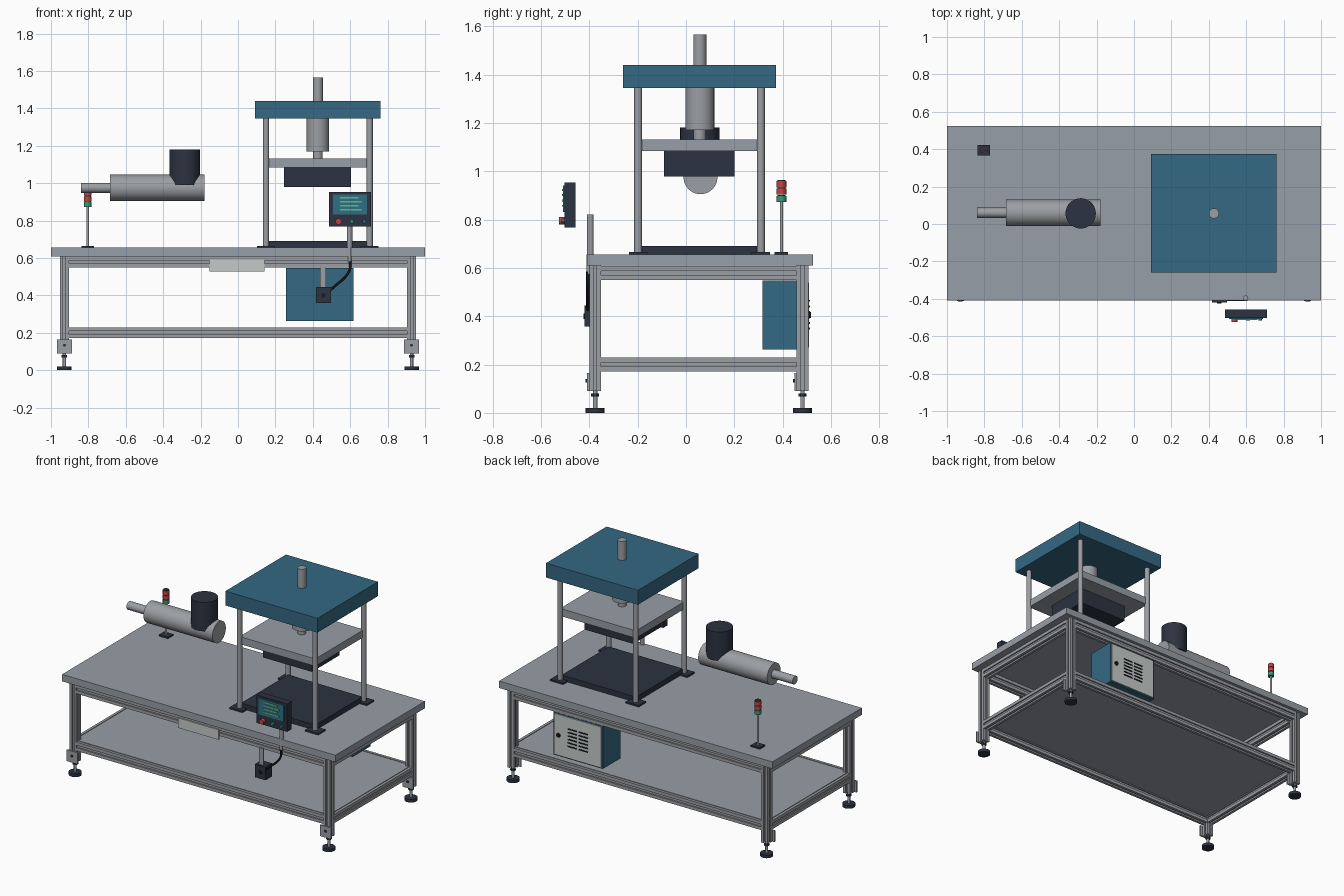
import bpy, bmesh, math
from mathutils import Matrix, Vector

if "Cube" in bpy.data.objects:
    bpy.data.objects.remove(bpy.data.objects["Cube"])


def mat(name, r, g, b):
    m = bpy.data.materials.new(name)
    m.diffuse_color = (r, g, b, 1)
    m.use_nodes = True
    m.node_tree.nodes["Principled BSDF"].inputs["Base Color"].default_value = m.diffuse_color
    return m


TABLE = mat("table_grey", .31, .345, .385)
STEEL = mat("steel", .33, .345, .37)
BLUE = mat("press_blue", .035, .14, .23)
DARK = mat("dark_slate", .025, .033, .052)
BLACK = mat("black", .008, .009, .012)
PALE = mat("pale_panel", .56, .60, .58)
RED = mat("signal_red", .55, .06, .05)
GREEN = mat("signal_green", .04, .32, .2)
SCREEN = mat("screen_blue", .03, .16, .23)
TEXT = mat("screen_lines", .12, .5, .27)


def finish(name, bm, material):
    bmesh.ops.recalc_face_normals(bm, faces=bm.faces[:])
    me = bpy.data.meshes.new(name)
    bm.to_mesh(me)
    bm.free()
    me.materials.append(material)
    ob = bpy.data.objects.new(name, me)
    bpy.context.collection.objects.link(ob)
    return ob


def box(name, material, x, y, z):
    """Box from (min, max) on each axis."""
    bm = bmesh.new()
    bmesh.ops.create_cube(bm, size=1)
    for v in bm.verts:
        v.co = Vector([(a + b) / 2 + c * (b - a) for (a, b), c in zip((x, y, z), v.co)])
    return finish(name, bm, material)


def rod(name, material, a, b, r, n=32):
    """Cylinder of radius r from point a to point b."""
    a, b = Vector(a), Vector(b)
    bm = bmesh.new()
    rot = (b - a).to_track_quat('Z', 'Y').to_matrix().to_4x4()
    bmesh.ops.create_cone(bm, cap_ends=True, segments=n, radius1=r, radius2=r,
                          depth=(b - a).length, matrix=Matrix.Translation((a + b) / 2) @ rot)
    return finish(name, bm, material)


def slotted_bar(name, start, length, axis, w, h):
    """Bar with a groove along each of its four sides; w by h section."""
    quarter = [(-.5, -.5), (-.14, -.5), (-.14, -.32), (.14, -.32), (.14, -.5)]
    pts = []
    for k in range(4):
        c, s = round(math.cos(k * math.pi / 2)), round(math.sin(k * math.pi / 2))
        pts += [((c * u - s * v) * w, (s * u + c * v) * h) for u, v in quarter]
    place = {'x': lambda u, v: (0, u, v), 'y': lambda u, v: (u, 0, v),
             'z': lambda u, v: (u, v, 0)}[axis]
    bm = bmesh.new()
    face = bm.faces.new([bm.verts.new(Vector(start) + Vector(place(u, v))) for u, v in pts])
    move = Vector([length if a == axis else 0 for a in 'xyz'])
    out = bmesh.ops.extrude_face_region(bm, geom=[face], use_keep_orig=True)
    for g in out['geom']:
        if isinstance(g, bmesh.types.BMVert):
            g.co += move
    return finish(name, bm, STEEL)


# Table frame
LX, LY0, LY1, W = .928, -.376, .482, .048
box("table_top", TABLE, (-1, 1), (-.41, .525), (.609, .655))
box("lower_shelf", TABLE, (-.93, .93), (-.376, .482), (.215, .229))
for x in (-LX, LX):
    for y in (LY0, LY1):
        slotted_bar("table_leg", (x, y, .09), .519, 'z', W, W)
        rod("foot_pad", DARK, (x, y, 0), (x, y, .02), .039)
        rod("foot_stem", STEEL, (x, y, .02), (x, y, .09), .009, 16)
        rod("foot_nut", DARK, (x, y, .068), (x, y, .08), .017, 6)
        f = y - W / 2
        box("foot_bracket", STEEL, (x - .04, x + .04), (f - .009, f), (.09, .165))
        rod("bracket_bolt", DARK, (x, f - .015, .133), (x, f - .009, .133), .008, 12)
for z in (.2, .579):
    for y in (LY0, LY1):
        slotted_bar("long_rail", (-LX + W / 2, y, z), 2 * LX - W, 'x', W, .058)
    for x in (-LX, LX):
        slotted_bar("short_rail", (x, LY0 + W / 2, z), LY1 - LY0 - W, 'y', W, .058)
box("name_plate", PALE, (-.153, .143), (-.408, -.4), (.527, .593))

# Press
CX, CY = .427, .057
for x in (.15, .704):
    for y in (-.198, .31):
        box("column_base", DARK, (x - .048, x + .048), (y - .038, y + .038), (.655, .665))
        rod("press_column", STEEL, (x, y, .665), (x, y, 1.345), .0165)
box("press_bed", DARK, (.155, .699), (-.19, .302), (.655, .69))
box("moving_platen", TABLE, (.15, .704), (-.198, .31), (1.083, 1.132))
box("upper_die", DARK, (.246, .604), (-.09, .2), (.978, 1.083))
box("press_crown", BLUE, (.09, .763), (-.26, .373), (1.345, 1.44))
rod("press_cylinder", STEEL, (CX, CY, 1.17), (CX, CY, 1.345), .06)
rod("press_ram", STEEL, (CX, CY, 1.132), (CX, CY, 1.17), .026)
rod("press_top_rod", STEEL, (CX, CY, 1.44), (CX, CY, 1.565), .027)

# Feeder unit
rod("feeder_barrel", STEEL, (-.685, .06, .975), (-.18, .06, .975), .07, 40)
rod("feeder_nozzle", STEEL, (-.84, .06, .975), (-.685, .06, .975), .027)
rod("feeder_hopper", DARK, (-.285, .057, .99), (-.285, .057, 1.181), .081, 40)

# Signal tower
SX, SY = -.803, .395
box("signal_base", DARK, (SX - .033, SX + .033), (SY - .028, SY + .028), (.655, .665))
rod("signal_pole", STEEL, (SX, SY, .665), (SX, SY, .872), .007, 16)
for z, m in ((.872, GREEN), (.903, RED), (.933, RED)):
    rod("signal_lamp", m, (SX, SY, z), (SX, SY, z + .026), .02, 24)
    rod("signal_spacer", DARK, (SX, SY, z + .026), (SX, SY, z + .03), .017, 24)

# Control panel
box("control_panel", DARK, (.487, .712), (-.503, -.457), (.768, .953))
box("panel_screen", SCREEN, (.508, .691), (-.509, -.503), (.832, .94))
for k in range(4):
    z = .853 + k * .022
    box("screen_line", TEXT, (.545, .66 - .015 * (k % 2)), (-.512, -.509), (z, z + .008))
for x, r, m in ((.537, .016, RED), (.609, .01, GREEN), (.675, .01, SCREEN)):
    rod("panel_button", m, (x, -.525 if m is RED else -.516, .795), (x, -.503, .795), r, 20)
rod("panel_post", STEEL, (.597, -.396, .655), (.597, -.396, .82), .014, 20)
rod("post_lower", STEEL, (.597, -.402, .575), (.597, -.402, .655), .01, 20)

# Junction box and cable
box("junction_box", DARK, (.418, .496), (-.42, -.352), (.358, .445))
box("junction_bracket", STEEL, (.438, .471), (-.408, -.4), (.445, .555))
rod("box_knob", BLACK, (.457, -.424, .4), (.457, -.42, .4), .012, 16)
curve = bpy.data.curves.new("cable_path", 'CURVE')
curve.dimensions = '3D'
curve.bevel_depth = .007
curve.bevel_resolution = 2
path = [(.6, .585), (.598, .54), (.57, .495), (.53, .46), (.49, .425)]
sp = curve.splines.new('BEZIER')
sp.bezier_points.add(len(path) - 1)
for p, (x, z) in zip(sp.bezier_points, path):
    p.co = (x, -.406, z)
    p.handle_left_type = p.handle_right_type = 'AUTO'
curve.materials.append(BLACK)
bpy.context.collection.objects.link(bpy.data.objects.new("cable", curve))

# Electrical cabinet
box("cabinet_body", BLUE, (.257, .617), (.317, .502), (.263, .547))
box("cabinet_door", PALE, (.265, .609), (.502, .509), (.27, .54))
for col in (.36, .44):
    for k in range(6):
        z = .345 + k * .023
        box("door_louver", BLACK, (col, col + .068), (.509, .512), (z, z + .008))
rod("door_lock", BLACK, (.575, .509, .405), (.575, .518, .405), .013, 16)

# Smooth round parts, keep edges sharp
meshes = [o for o in bpy.context.scene.objects if o.type == 'MESH']
for o in meshes:
    o.select_set(True)
bpy.context.view_layer.objects.active = meshes[0]
bpy.ops.object.shade_smooth_by_angle(angle=math.radians(30))
